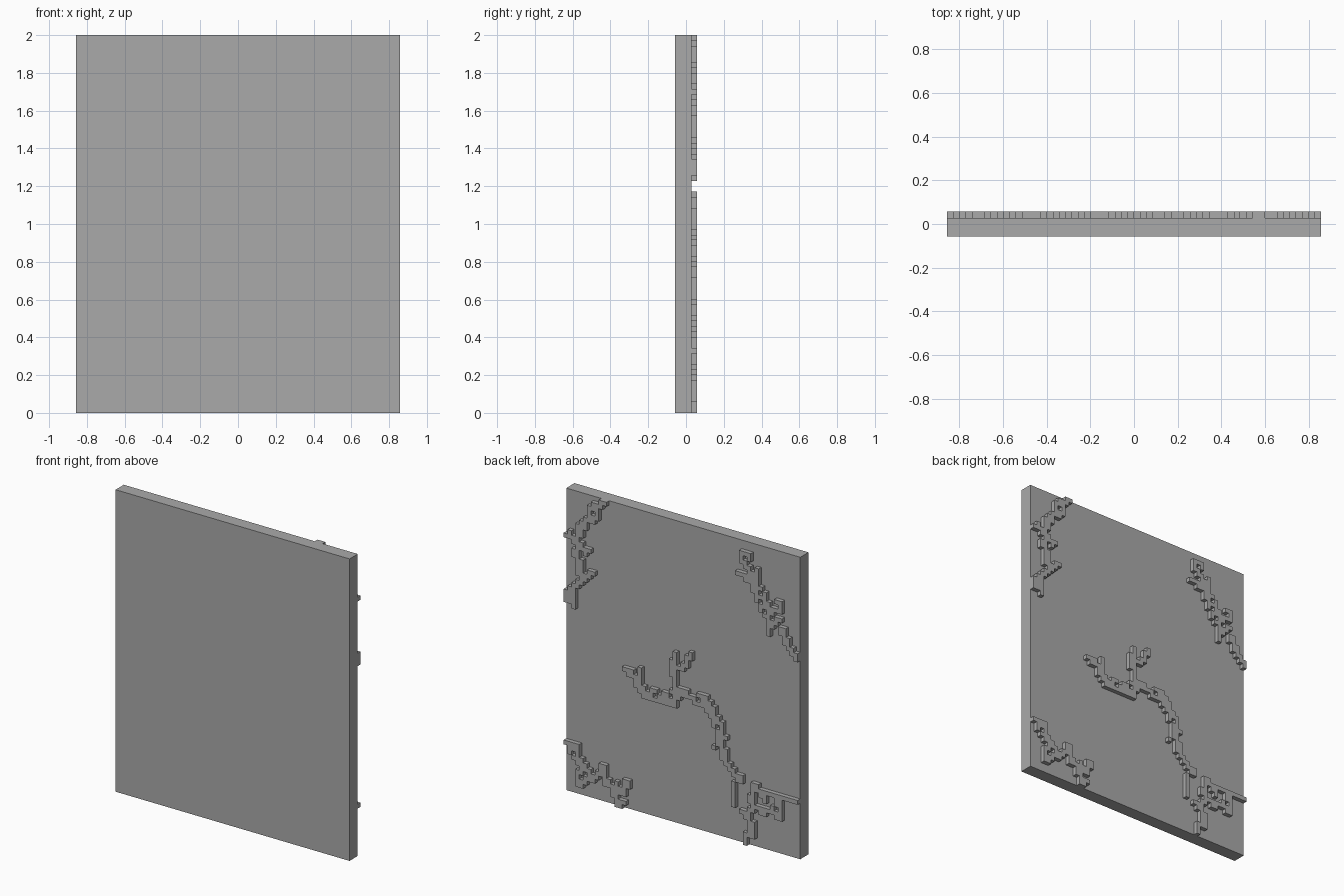
import bpy
import bmesh

cube = bpy.data.objects.get("Cube")
if cube:
    bpy.data.objects.remove(cube, do_unlink=True)

COLS, ROWS = 60, 70
CELL = 2 / ROWS                    # relief is laid out on a square grid
BACK = CELL                        # back plane of the panel

grey = bpy.data.materials.new("plain grey")
grey.use_nodes = True
grey.diffuse_color = (0.4, 0.4, 0.4, 1)
grey.node_tree.nodes["Principled BSDF"].inputs["Base Color"].default_value = (0.4, 0.4, 0.4, 1)


def finish(name, bm):
    bmesh.ops.recalc_face_normals(bm, faces=bm.faces[:])
    mesh = bpy.data.meshes.new(name)
    bm.to_mesh(mesh)
    bm.free()
    mesh.materials.append(grey)
    obj = bpy.data.objects.new(name, mesh)
    bpy.context.collection.objects.link(obj)


def relief(name, col, row, art):
    """Raise the marked cells from the back; columns run from the +x edge, rows from the top."""
    bm = bmesh.new()
    corners = {}

    def corner(c, r):
        if (c, r) not in corners:
            corners[c, r] = bm.verts.new(((COLS / 2 - c) * CELL, BACK, 2 - r * CELL))
        return corners[c, r]

    for r, line in enumerate(art.split(), row):
        for c, mark in enumerate(line, col):
            if mark == "#":
                bm.faces.new([corner(c, r), corner(c + 1, r),
                              corner(c + 1, r + 1), corner(c, r + 1)])
    raised = bmesh.ops.extrude_face_region(bm, geom=bm.faces[:], use_keep_orig=True)
    tops = [v for v in raised["geom"] if isinstance(v, bmesh.types.BMVert)]
    bmesh.ops.translate(bm, verts=tops, vec=(0, CELL, 0))
    finish(name, bm)


# Flat panel, three cells thick
bm = bmesh.new()
bmesh.ops.create_cube(bm, size=1)
for v in bm.verts:
    v.co.x *= COLS * CELL
    v.co.y = v.co.y * 3 * CELL - CELL / 2
    v.co.z = v.co.z * 2 + 1
finish("panel", bm)

# Vine in the upper +x corner
relief("upper_left_vine", 0, 0, """
.........##
.......###
......###
......#.#
......###
.....###
....##
...###
...##
.#.##
####
..###
...####
..##.#
..##
...##
...##
...##.##
...####
....##
...##
..##
.##
###
###
###
..#
""")

# Vine in the upper -x corner
relief("upper_right_vine", 44, 2, """
.###
.#.#
.##
..##.#
...###
######
..####
....###
....##.#
.....###..##
.....#.##..#
......######
......#.##
.......##.##
........###
........##.##
........#..##
........#...##
............##
.............##
..............##
...............#
""")

# Forked shoot above the central branch
relief("central_shoot", 27, 29, """
.....#
.#..##
.#..#
##.##
####
##
##
""")

# Central branch with a leaf at its +x tip
relief("central_branch", 15, 36, """
....#........#
###.#........#
.####........####..###
...##.......#######.###
...###.##.##.##...######
....####.#####.......###
.....#########........###
""")

# Stem falling from the branch
relief("central_stem", 38, 43, """
###
#.#
.##
.###
.##
.##
#.##
..##
..##
...##
....##
.....###
......##
.....#
.....#
.....#
.....#
.....#
.....#
""")

# Vine in the lower +x corner
relief("lower_left_vine", 0, 58, """
####
.###
.#.#
..###....##
...###...##
....###.###....##
...##.###.##.#.##
...#.###..######
...###......####
...##.......##
.............###
.............##
""")

# Vine in the lower -x corner
relief("lower_right_vine", 45, 55, """
...##
...############
...#.##..##
..##..#..##
..##....#.#
...########
..##.##..##
###
.##
..##
..##
..##
.###
.#
.#
""")
